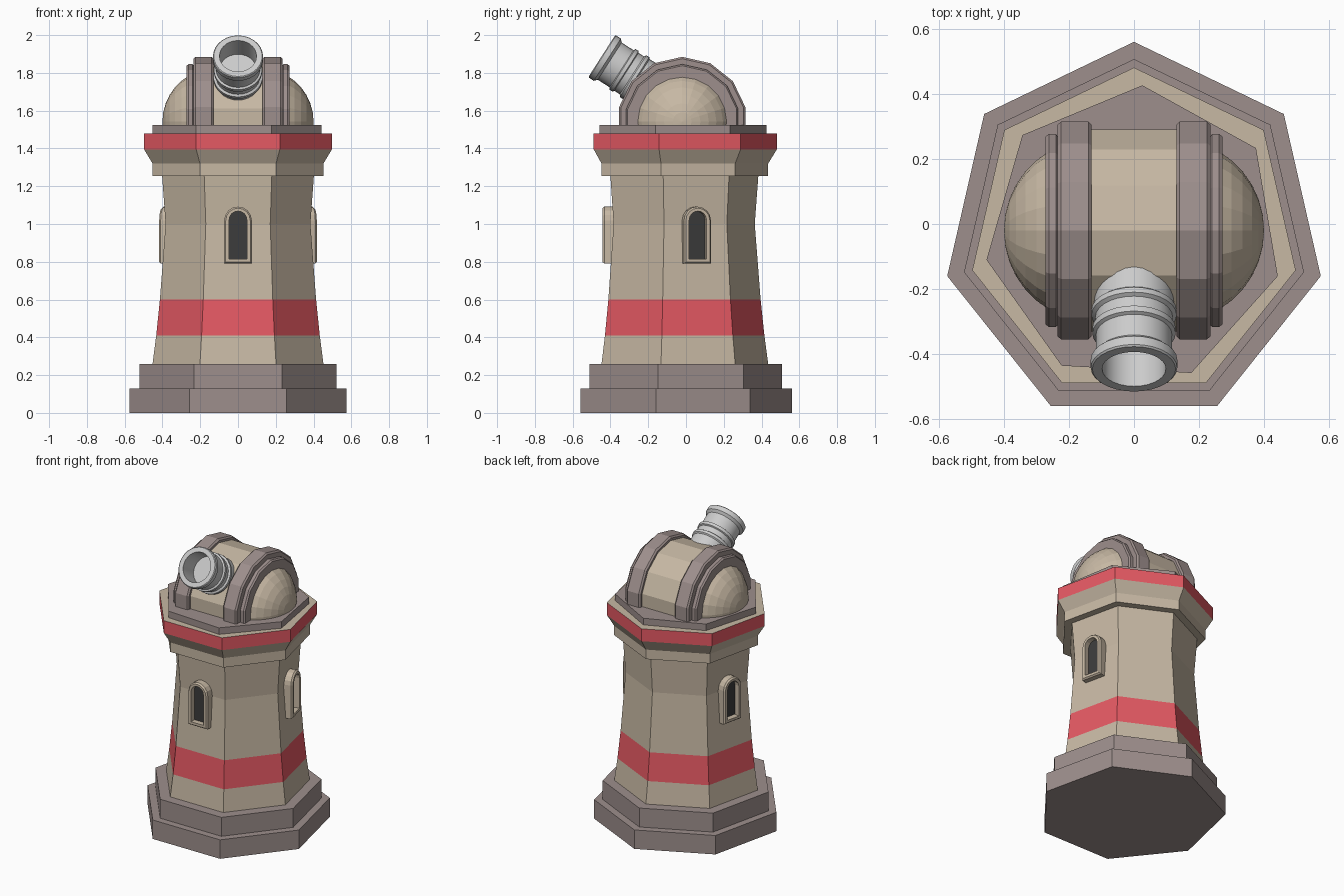
import bpy, bmesh
from math import pi, radians, cos, sin
from mathutils import Matrix, Vector

if "Cube" in bpy.data.objects:
    bpy.data.objects.remove(bpy.data.objects["Cube"])


def material(name, rgb):
    m = bpy.data.materials.new(name)
    m.diffuse_color = (*rgb, 1)
    m.use_nodes = True
    m.node_tree.nodes["Principled BSDF"].inputs["Base Color"].default_value = m.diffuse_color
    return m


CREAM = material("cream_plaster", (0.57, 0.48, 0.37))
MAUVE = material("mauve_stone", (0.34, 0.275, 0.265))
RED = material("red_paint", (0.78, 0.10, 0.125))
DARK = material("dark_opening", (0.045, 0.045, 0.045))


def finish(name, bm, mat):
    bmesh.ops.remove_doubles(bm, verts=bm.verts, dist=1e-5)
    bmesh.ops.recalc_face_normals(bm, faces=bm.faces)
    me = bpy.data.meshes.new(name)
    bm.to_mesh(me)
    bm.free()
    if mat:
        me.materials.append(mat)
    ob = bpy.data.objects.new(name, me)
    bpy.context.collection.objects.link(ob)
    return ob


def skin(bm, rings):
    """Join matching rings of points with quads."""
    rows = [[bm.verts.new(p) for p in ring] for ring in rings]
    n = len(rows[0])
    for a, b in zip(rows, rows[1:]):
        for i in range(n):
            j = (i + 1) % n
            bm.faces.new((a[i], a[j], b[j], b[i]))


def lathe(name, profile, n, mat, matrix, phase=0.0, cut=None):
    """Spin (radius, height) points round local z."""
    bm = bmesh.new()
    skin(bm, [[(r * cos(phase + 2 * pi * i / n), r * sin(phase + 2 * pi * i / n), z)
               for i in range(n)] for r, z in profile])
    bmesh.ops.remove_doubles(bm, verts=bm.verts, dist=1e-5)
    bmesh.ops.transform(bm, matrix=matrix, verts=bm.verts)
    if cut is not None:
        bmesh.ops.bisect_plane(bm, geom=bm.verts[:] + bm.edges[:] + bm.faces[:],
                               plane_co=(0, 0, cut), plane_no=(0, 0, 1), clear_inner=True)
    return finish(name, bm, mat)


# Seven-sided tower, bottom to top
AXIS = Matrix.Translation((0, -0.029, 0))
tower = [
    ("stepped_base", MAUVE, [(0, 0), (.589, 0), (.589, .13), (.536, .13), (.536, .26), (.44, .26)]),
    ("lower_wall", CREAM, [(.464, .26), (.444, .41)]),
    ("lower_red_stripe", RED, [(.444, .41), (.424, .60)]),
    ("upper_wall", CREAM, [(.424, .60), (.393, 1.0), (.412, 1.255)]),
    ("flared_collar", CREAM, [(.40, 1.255), (.464, 1.255), (.464, 1.32), (.510, 1.395)]),
    ("upper_red_stripe", RED, [(.510, 1.395), (.510, 1.48)]),
    ("tower_deck", CREAM, [(.510, 1.48), (0, 1.48)]),
]
for name, mat, profile in tower:
    lathe(name, profile, 7, mat, AXIS, pi / 2)
lathe("turntable_slab", [(.46, 1.47), (.46, 1.525), (0, 1.525)], 7, MAUVE,
      Matrix.Translation((0, -0.033, 0)), pi / 2 - radians(3.2))

# Horizontal capsule dome with raised bands
CENTRE = Matrix.Translation((0, -0.02, 1.542))
CUT = 1.5
lathe("dome_body", [(.318, -.15), (.318, .15)], 14, CREAM,
      CENTRE @ Matrix.Rotation(pi / 2, 4, 'Y'), 0, CUT)
R, X0 = .282, .118
cap = [(R * cos(t), X0 + R * sin(t)) for t in (radians(20 + 10 * k) for k in range(7))]
cap.append((0, X0 + R))
for side, angle in (("right", pi / 2), ("left", -pi / 2)):
    M = CENTRE @ Matrix.Rotation(angle, 4, 'Y')
    lathe(side + "_dome_cap", cap, 20, CREAM, M, 0, CUT)
    lathe(side + "_wide_band", [(.30, .13), (.333, .13), (.343, .14), (.343, .225),
                                (.333, .235), (.29, .235)], 14, MAUVE, M, 0, CUT)
    lathe(side + "_narrow_band", [(.295, .233), (.304, .24), (.304, .262),
                                  (.296, .272), (.23, .272)], 14, MAUVE, M, 0, CUT)

# Barrel: profile measured back from the muzzle along its axis
back = Vector((0, .843, -.54)).normalized()
BARREL = Matrix.Translation((0, -.446, 1.889)) @ back.to_track_quat('Z', 'Y').to_matrix().to_4x4()
barrel = lathe("gun_barrel", [
    (0, .135), (.098, .135), (.098, 0), (.128, 0), (.133, .005), (.133, .035), (.117, .05),
    (.117, .125), (.128, .13), (.128, .15), (.119, .155), (.119, .19),
    (.131, .197), (.131, .215), (.123, .222), (.125, .42), (0, .42)], 28, None, BARREL)
bpy.context.view_layer.objects.active = barrel
barrel.select_set(True)
bpy.ops.object.shade_smooth_by_angle(angle=radians(30))


# Arched windows on three faces
def arch(w, z0, z1, y):
    """Arched outline: x half-width w, from z0 to z1, at depth y."""
    pts = [(-w, y, z0), (w, y, z0)]
    return pts + [(w * cos(pi * k / 8), y, z1 - w + w * sin(pi * k / 8)) for k in range(9)]


for label, deg in (("front", -90), ("right", -90 + 720 / 7), ("left", -90 - 720 / 7)):
    M = AXIS @ Matrix.Rotation(radians(deg + 90), 4, 'Z')
    bm = bmesh.new()
    skin(bm, [arch(.073, .79, 1.092, -.33), arch(.073, .79, 1.092, -.403),
              arch(.065, .798, 1.084, -.413), arch(.047, .815, 1.068, -.413),
              arch(.047, .815, 1.068, -.37)])
    bmesh.ops.transform(bm, matrix=M, verts=bm.verts)
    finish(label + "_window_frame", bm, CREAM)
    bm = bmesh.new()
    bm.faces.new([bm.verts.new(M @ Vector(p)) for p in arch(.048, .814, 1.069, -.376)])
    bm.normal_update()
    finish(label + "_window_opening", bm, DARK)
